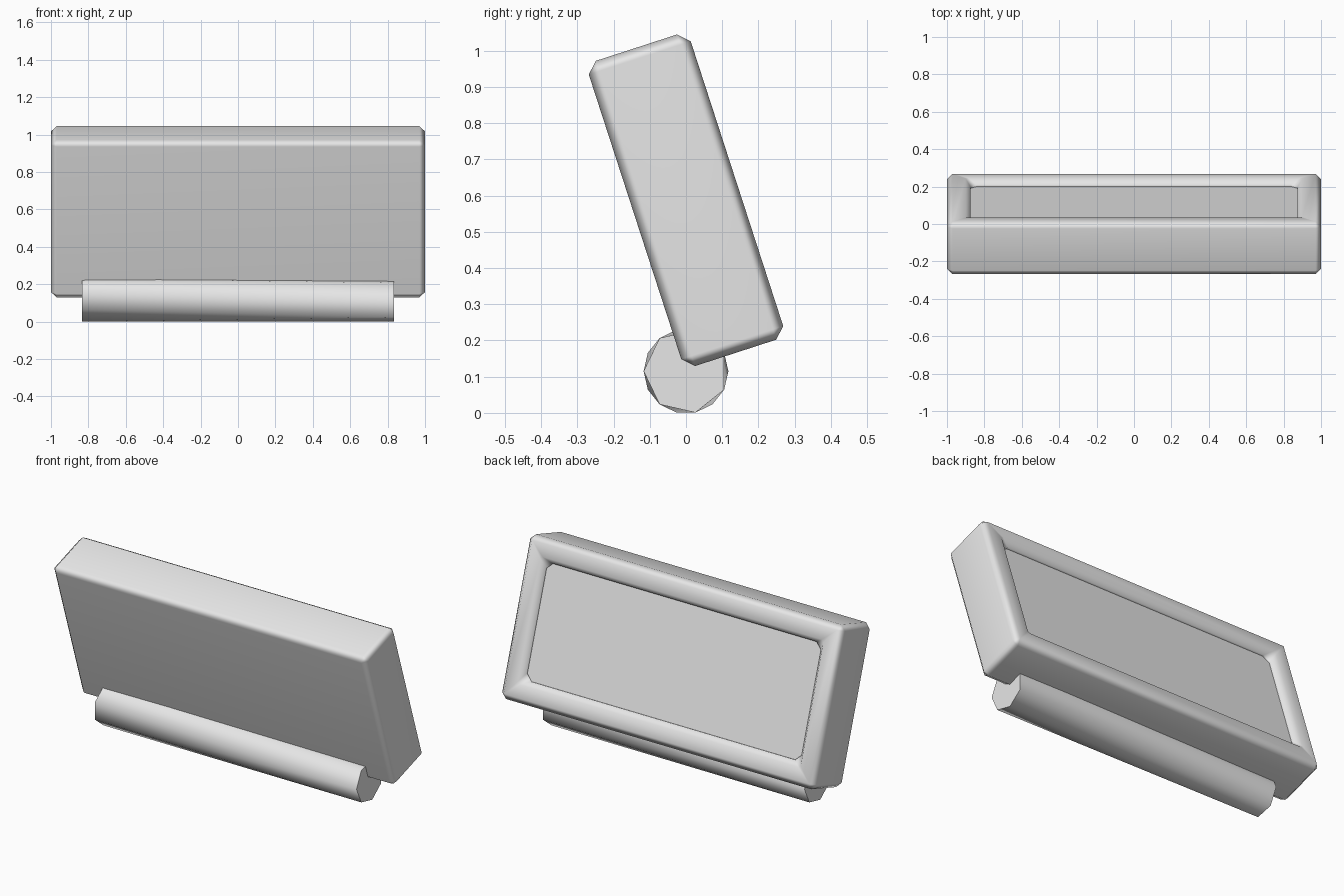
import bpy
import bmesh
from math import radians, pi, sin, cos

cube = bpy.data.objects.get("Cube")
if cube:
    bpy.data.objects.remove(cube, do_unlink=True)

grey = bpy.data.materials.new("grey")
grey.use_nodes = True
grey.diffuse_color = (0.8, 0.8, 0.8, 1)
grey.node_tree.nodes["Principled BSDF"].inputs["Base Color"].default_value = (0.8, 0.8, 0.8, 1)


def loft(name, loops, sharp_angle):
    """Skin a list of equal-length point loops, cap both ends."""
    bm = bmesh.new()
    rings = [[bm.verts.new(p) for p in loop] for loop in loops]
    count = len(rings[0])
    for a, b in zip(rings, rings[1:]):
        for i in range(count):
            j = (i + 1) % count
            bm.faces.new((a[i], a[j], b[j], b[i]))
    bm.faces.new(rings[0])
    bm.faces.new(rings[-1])
    bmesh.ops.remove_doubles(bm, verts=bm.verts, dist=0.0001)
    bmesh.ops.recalc_face_normals(bm, faces=bm.faces)
    mesh = bpy.data.meshes.new(name)
    bm.to_mesh(mesh)
    bm.free()
    mesh.materials.append(grey)
    obj = bpy.data.objects.new(name, mesh)
    bpy.context.collection.objects.link(obj)
    bpy.ops.object.select_all(action="DESELECT")
    obj.select_set(True)
    bpy.context.view_layer.objects.active = obj
    bpy.ops.object.shade_smooth_by_angle(angle=radians(sharp_angle))
    return obj


def cut_rectangle(w, h, cut, y):
    """Rectangle of half sizes w, h with its corners cut off."""
    quarter = [(w, h - cut), (w - cut, h)]
    points = []
    for sx, sz in ((1, 1), (-1, 1), (-1, -1), (1, -1)):
        pair = quarter if sx * sz > 0 else quarter[::-1]
        points += [(sx * x, y, sz * z) for x, z in pair]
    return points


# Tilted chamfered case, from the front face round to the recessed back panel
W, H, D, C = 1.0, 0.443, 0.148, 0.03
case = loft("case", [
    cut_rectangle(W - C, H - C, 0, -D),
    cut_rectangle(W, H, C, C - D),
    cut_rectangle(W, H, C, D - C),
    cut_rectangle(W - C, H - C, 0, D),
    cut_rectangle(0.9, H - 0.1, 0.012, D),
    cut_rectangle(0.875, H - 0.125, 0.035, D - 0.03),
    cut_rectangle(0.875, H - 0.125, 0.035, D - 0.04),
], 60)
case.rotation_euler.x = radians(18)
case.location.z = 0.587
weighted = case.modifiers.new("flat_panels", "WEIGHTED_NORMAL")
weighted.keep_sharp = True

# Round foot bar, its two ends turned half a side against each other
SIDES, R = 7, 0.117


def ring(x, turn):
    angles = [turn + 2 * pi * i / SIDES for i in range(SIDES)]
    return [(x, R * cos(a), R * sin(a)) for a in angles]


bar = loft("foot_bar", [ring(0.835, pi / SIDES), ring(-0.835, 0)], 60)
bar.location.z = 0.115
